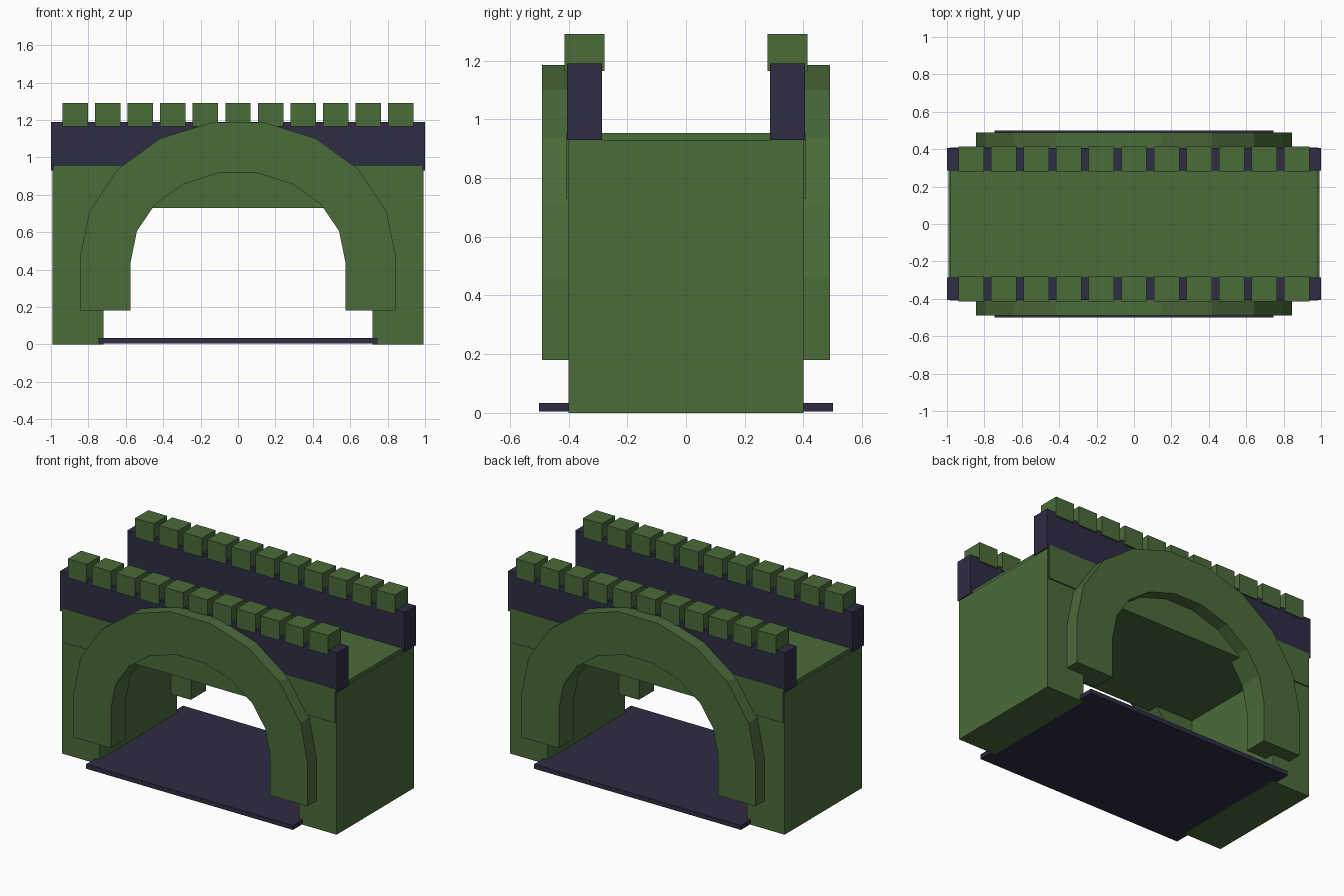
import bpy, bmesh, math
from mathutils import Vector

if "Cube" in bpy.data.objects:
    bpy.data.objects.remove(bpy.data.objects["Cube"])


def material(name, rgb):
    m = bpy.data.materials.new(name)
    m.diffuse_color = (*rgb, 1)
    m.use_nodes = True
    m.node_tree.nodes["Principled BSDF"].inputs["Base Color"].default_value = m.diffuse_color
    return m


MOSS = material("moss_green", (0.069, 0.147, 0.042))
NAVY = material("dark_navy", (0.026, 0.026, 0.056))


def finish(name, bm, mat):
    bmesh.ops.recalc_face_normals(bm, faces=bm.faces)
    me = bpy.data.meshes.new(name)
    bm.to_mesh(me)
    bm.free()
    me.materials.append(mat)
    ob = bpy.data.objects.new(name, me)
    bpy.context.collection.objects.link(ob)
    return ob


def box(name, x, y, z, mat):
    """Box from (min, max) ranges."""
    bm = bmesh.new()
    bmesh.ops.create_cube(bm, size=1)
    for v in bm.verts:
        for i, (a, b) in enumerate((x, y, z)):
            v.co[i] = (a + b) / 2 + v.co[i] * (b - a)
    return finish(name, bm, mat)


def offset(path, d):
    """Mitred offset of an open path in the xz plane."""
    out = []
    for i, p in enumerate(path):
        dirs = []
        if i > 0:
            dirs.append((p - path[i - 1]).normalized())
        if i < len(path) - 1:
            dirs.append((path[i + 1] - p).normalized())
        n = [Vector((t.y, -t.x)) for t in dirs]
        m = sum(n, Vector((0, 0))).normalized()
        out.append(p + m * (d / m.dot(n[0])))
    return out


# Arch centreline: straight legs and a nine-sided half ellipse
path = [Vector((0.71, 0.18))]
for k in range(10):
    a = math.radians(20 * k)
    path.append(Vector((0.71 * math.cos(a), 0.45 + 0.61 * math.sin(a))))
path.append(Vector((-0.71, 0.18)))
outer, inner = offset(path, 0.135), offset(path, -0.135)


def arch(name, y0, y1):
    bm = bmesh.new()
    rings = [[bm.verts.new((o.x, y0, o.y)), bm.verts.new((o.x, y1, o.y)),
              bm.verts.new((i.x, y1, i.y)), bm.verts.new((i.x, y0, i.y))]
             for o, i in zip(outer, inner)]
    for r, s in zip(rings, rings[1:]):
        for j in range(4):
            k = (j + 1) % 4
            bm.faces.new((r[j], r[k], s[k], s[j]))
    bm.faces.new(rings[0])
    bm.faces.new(rings[-1])
    return finish(name, bm, MOSS)


# Roadway block and water plate
box("deck", (-0.985, 0.985), (-0.408, 0.408), (0.73, 0.953), MOSS)
box("water", (-0.747, 0.747), (-0.5, 0.5), (0.004, 0.033), NAVY)

# Piers at both ends
for s, side in ((-1, "left"), (1, "right")):
    box(side + "_pier", sorted((s * 0.72, s * 0.992)), (-0.4, 0.4), (0, 0.93), MOSS)

# Arch ring, parapet and battlements on each face
for s, side in ((-1, "front"), (1, "back")):
    arch(side + "_arch", *sorted((s * 0.335, s * 0.49)))
    box(side + "_parapet", (-1, 1), sorted((s * 0.287, s * 0.405)), (0.93, 1.19), NAVY)
    for k in range(-5, 6):
        c = k * 0.174
        box(f"{side}_merlon_{k + 6}", (c - 0.068, c + 0.068),
            sorted((s * 0.278, s * 0.414)), (1.165, 1.29), MOSS)
